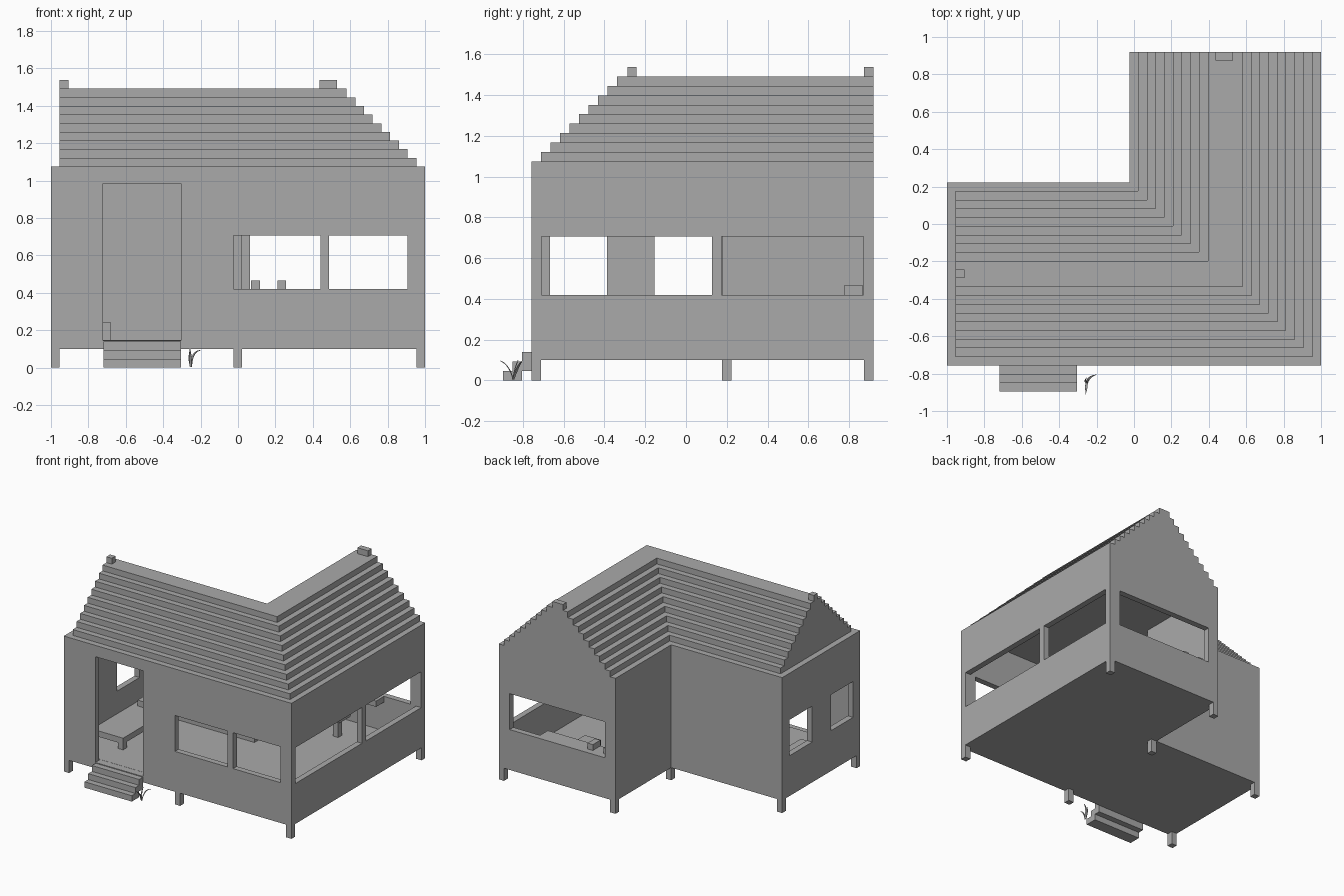
import bpy, bmesh
from mathutils import Vector

cube = bpy.data.objects.get("Cube")
if cube:
    bpy.data.objects.remove(cube, do_unlink=True)

U = 0.0466                       # one building unit: wall thickness and roof step
X0, XI, X1 = -1.0, -0.025, 1.0   # left end, inner corner, right end
Y0, YI, Y1 = -0.757, 0.222, 0.92  # front, inner corner, back
FLOOR, EAVES = 0.1, 1.075

grey = bpy.data.materials.new("plain_grey")
grey.use_nodes = True
grey.diffuse_color = (0.4, 0.4, 0.4, 1)
grey.node_tree.nodes["Principled BSDF"].inputs["Base Color"].default_value = grey.diffuse_color


def finish(name, bm):
    bmesh.ops.recalc_face_normals(bm, faces=bm.faces[:])
    mesh = bpy.data.meshes.new(name)
    bm.to_mesh(mesh)
    bm.free()
    mesh.materials.append(grey)
    ob = bpy.data.objects.new(name, mesh)
    bpy.context.collection.objects.link(ob)
    return ob


def prism(name, outline, z0, z1):
    bm = bmesh.new()
    face = bm.faces.new([bm.verts.new((x, y, z0)) for x, y in outline])
    top = bmesh.ops.extrude_face_region(bm, geom=[face])
    verts = [g for g in top["geom"] if isinstance(g, bmesh.types.BMVert)]
    bmesh.ops.translate(bm, verts=verts, vec=(0, 0, z1 - z0))
    return finish(name, bm)


def box(name, x, y, z):
    return prism(name, [(x[0], y[0]), (x[1], y[0]), (x[1], y[1]), (x[0], y[1])], *z)


def l_shape(inset, left, back):
    """Corner plan, inset on the long sides only."""
    return [(left, Y0 + inset), (X1 - inset, Y0 + inset), (X1 - inset, back),
            (XI + inset, back), (XI + inset, YI - inset), (left, YI - inset)]


def cut(target, cutter):
    mod = target.modifiers.new("opening", 'BOOLEAN')
    mod.operation = 'DIFFERENCE'
    mod.solver = 'EXACT'
    mod.object = cutter
    bpy.context.view_layer.update()
    graph = bpy.context.evaluated_depsgraph_get()
    mesh = bpy.data.meshes.new_from_object(target.evaluated_get(graph))
    target.modifiers.clear()
    target.data = mesh
    bpy.data.objects.remove(cutter, do_unlink=True)


# Hollow house body with floor and ceiling
house = prism("house_walls", l_shape(0, X0, Y1), FLOOR, EAVES)
cut(house, prism("room", l_shape(U, X0 + U, Y1 - U), FLOOR + U, EAVES - U))

# Door and windows
front, back = (Y0 - 0.1, Y0 + 0.06), (Y1 - 0.06, Y1 + 0.1)
right, left = (X1 - 0.06, X1 + 0.1), (X0 - 0.1, X0 + 0.06)
sill = (0.42, 0.705)
openings = [
    ((-0.722, -0.305), front, (FLOOR + U - 0.001, 0.985)),
    ((-0.024, 0.44), front, sill),
    ((0.487, 0.905), front, sill),
    ((0.065, 0.905), back, sill),
    (right, (-0.708, 0.128), sill),
    (right, (0.175, 0.87), sill),
    (left, (-0.668, -0.388), sill),
    (left, (-0.155, 0.128), sill),
]
for x, y, z in openings:
    cut(house, box("opening", x, y, z))

# Stepped roof
STEP = 0.0462
for k in range(1, 10):
    prism(f"roof_step_{k}", l_shape(U * k, X0 + U, Y1),
          EAVES + STEP * (k - 1), EAVES + STEP * k)
RIDGE = EAVES + STEP * 9
box("small_chimney", (X0 + U, X0 + 2 * U), (-0.288, -0.242), (RIDGE, RIDGE + U))
box("wide_chimney", (0.437, 0.53), (Y1 - U, Y1), (RIDGE, RIDGE + U))

# Short stilts
stilts = [(X0, Y0), (XI, Y0), (X1 - U, Y0), (X0, YI - U), (XI, YI - U),
          (XI, Y1 - U), (X1 - U, Y1 - U)]
for i, (x, y) in enumerate(stilts):
    box(f"stilt_{i + 1}", (x, x + U), (y, y + U), (0, FLOOR))

# Entrance steps, each overlapping the one below
for k in range(3):
    y = Y0 - U * (3 - k)
    box(f"entrance_step_{k + 1}", (-0.72, -0.305), (y, min(y + 2 * U, Y0)),
        (U * k, U * (k + 1)))

# Bed beside the door
ground = FLOOR + U
box("bed_board", (X0 + U, -0.68), (-0.47, YI - U), (ground + U, ground + 2 * U))
for y in (-0.47, YI - 2 * U):
    box("bed_leg", (-0.68 - U, -0.68), (y, y + U), (ground, ground + U))
box("pillow", (-0.91, -0.73), (0.04, 0.13), (ground + 2 * U, ground + 3 * U))

# Worktop under the back window, with two small fittings
box("worktop", (XI + U, 0.67), (0.775, Y1 - U), (0.42 - U, 0.42))
for x in (0.07, 0.21):
    box("worktop_fitting", (x, x + U), (0.775, 0.868), (0.42, 0.42 + U))

# Stool
box("stool_leg", (0.42, 0.42 + U), (0.59, 0.59 + U), (ground, 0.29))
box("stool_seat", (0.37, 0.51), (0.54, 0.68), (0.29, 0.29 + U))


# Grass tuft: tapered curved blades
def blade(name, root, mid, tip, width):
    a, b, c = Vector(root), Vector(mid), Vector(tip)
    side = (c - a).cross(Vector((0, 0, 1))).normalized() * width
    bm = bmesh.new()
    rows = []
    for i in range(6):
        t = i / 5
        p = a * (1 - t) ** 2 + b * 2 * t * (1 - t) + c * t * t
        w = side * (0.45 + t) * (1 - t) * 1.4
        rows.append([bm.verts.new(p - w), bm.verts.new(p + w)])
    for r, s in zip(rows, rows[1:]):
        bm.faces.new((r[0], r[1], s[1], s[0]))
    bmesh.ops.remove_doubles(bm, verts=bm.verts[:], dist=0.0001)
    ob = finish(name, bm)
    mod = ob.modifiers.new("thickness", 'SOLIDIFY')
    mod.thickness = 0.004
    return ob


root = (-0.253, -0.85, 0.005)
blade("grass_blade_back", root, (-0.25, -0.82, 0.09), (-0.2, -0.805, 0.095), 0.009)
blade("grass_blade_front", root, (-0.255, -0.87, 0.08), (-0.258, -0.912, 0.095), 0.009)
blade("grass_blade_middle", root, (-0.265, -0.845, 0.06), (-0.255, -0.825, 0.1), 0.007)
